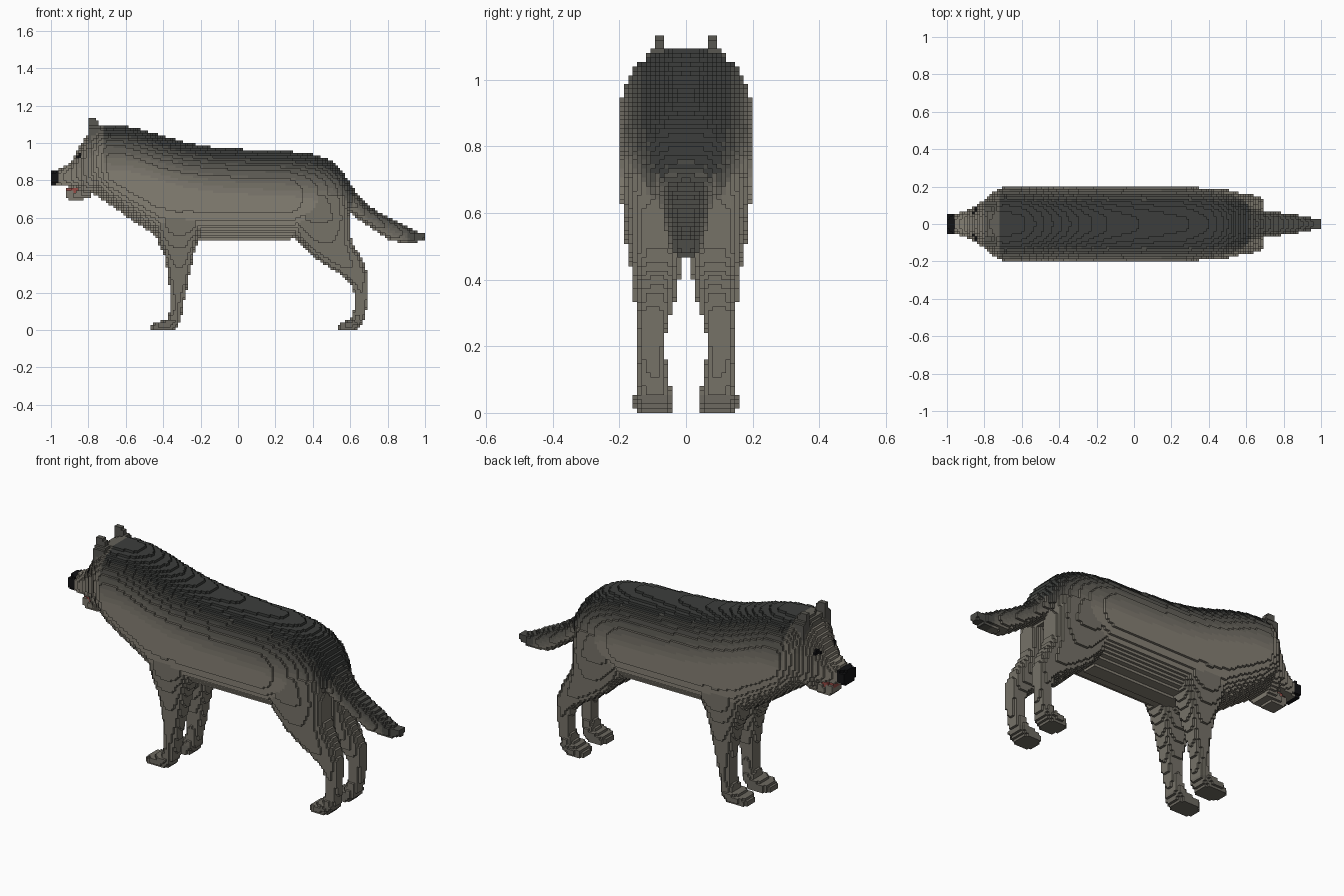
import bpy

if "Cube" in bpy.data.objects:
    bpy.data.objects.remove(bpy.data.objects["Cube"])

H = 2 / 150            # voxel edge length
owner = {}             # cell -> (part name, colour key)

# fur shades from dark back to pale belly, plus accents
DARK, PALE = (0.045, 0.048, 0.045), (0.235, 0.215, 0.175)
LEVELS = 8
COLORS = {i: tuple(a + (b - a) * i / (LEVELS - 1) for a, b in zip(DARK, PALE)) for i in range(LEVELS)}
COLORS.update(black=(0.006, 0.006, 0.007), red=(0.3, 0.07, 0.06))
MATS = {}
for key, c in COLORS.items():
    m = bpy.data.materials.new(f"fur_{key}" if isinstance(key, int) else str(key))
    m.diffuse_color = (*c, 1)
    m.use_nodes = True
    m.node_tree.nodes["Principled BSDF"].inputs["Base Color"].default_value = m.diffuse_color
    MATS[key] = m


def sample(stations, t):
    """Linear interpolation of a list of (t, a, b, ...) stations."""
    for p, q in zip(stations, stations[1:]):
        if p[0] <= t <= q[0]:
            f = (t - p[0]) / (q[0] - p[0])
            return [a + (b - a) * f for a, b in zip(p[1:], q[1:])]
    return None


def shade(depth, lo=0.02, hi=0.27):
    return max(0, min(LEVELS - 1, int((depth - lo) / (hi - lo) * LEVELS)))


def fill(name, i, j, k, color):
    owner.setdefault((i, j, k), (name, color))


def loft_x(name, stations, color, n=2.3, n_low=2.5):
    """Sections along x: (x, top, bottom, half width)."""
    for i in range(-75, 75):
        x = (i + .5) * H
        s = sample(stations, x)
        if not s:
            continue
        top, bot, hw = s
        mid, hh = (top + bot) / 2, (top - bot) / 2
        for k in range(int(bot / H) - 1, int(top / H) + 2):
            z = (k + .5) * H
            v = abs(z - mid) / hh
            e = n if z > mid else n_low
            for j in range(-16, 16):
                if v ** e + (abs(j + .5) * H / hw) ** e <= 1:
                    fill(name, i, j, k, color(x, top - z) if callable(color) else color)


def loft_z(name, stations, color, n=2.8):
    """Mirrored pair of upright parts: (z, x front, x back, y inner, y outer)."""
    for k in range(0, 86):
        z = (k + .5) * H
        s = sample(stations, z)
        if not s:
            continue
        x0, x1, y0, y1 = s
        for i in range(int(x0 / H) - 2, int(x1 / H) + 2):
            u = abs((i + .5) * H - (x0 + x1) / 2) / ((x1 - x0) / 2)
            for j in range(0, 16):
                v = abs((j + .5) * H - (y0 + y1) / 2) / ((y1 - y0) / 2)
                if u ** n + v ** n <= 1:
                    c = color(z) if callable(color) else color
                    fill("left_" + name, i, -j - 1, k, c)
                    fill("right_" + name, i, j, k, c)


# nose, tongue, muzzle and lower jaw
loft_x("nose", [(-1, .845, .77, .05), (-.955, .86, .785, .054)], "black", 4, 4)
loft_x("tongue", [(-.92, .762, .735, .03), (-.85, .768, .735, .04)], "red", 4, 4)
loft_x("muzzle", [(-.975, .85, .77, .05), (-.93, .875, .768, .06), (-.88, .905, .765, .078),
                  (-.82, .93, .75, .1)], 7, 2.6, 3)
loft_x("lower_jaw", [(-.925, .75, .715, .03), (-.905, .752, .69, .042), (-.85, .752, .692, .055),
                     (-.79, .78, .71, .075)], 6, 3, 3)


# head, neck, torso and rump in one flowing loft
def coat(x, depth):
    if x < -.72:
        return min(7, 3 + shade(depth, 0, .3)) if x > -.8 else 6
    return shade(depth)


loft_x("body", [
    (-.90, .89, .78, .072), (-.87, .94, .765, .085), (-.845, .985, .75, .098), (-.83, 1.01, .715, .108),
    (-.80, 1.055, .72, .132), (-.78, 1.085, .73, .148), (-.74, 1.095, .705, .178), (-.69, 1.095, .675, .2),
    (-.60, 1.09, .61, .203), (-.50, 1.068, .545, .203), (-.42, 1.043, .49, .203), (-.28, 1.003, .485, .203),
    (-.13, .978, .485, .203), (.1, .962, .485, .203), (.28, .955, .485, .203), (.40, .94, .515, .187),
    (.48, .915, .555, .168), (.55, .865, .60, .148), (.60, .79, .63, .115), (.63, .73, .645, .07)], coat)

# tail
loft_x("tail", [
    (.52, .88, .66, .12), (.60, .785, .625, .10), (.65, .71, .59, .082), (.70, .665, .555, .07),
    (.75, .635, .52, .066), (.82, .60, .478, .056), (.90, .555, .467, .044), (.95, .53, .467, .034),
    (1.0, .518, .488, .024)], lambda x, d: max(1, min(5, shade(d, -.02, .14) - (2 if x > .9 else 0))))

# ears
loft_z("ear", [(1.0, -.80, -.71, .055, .125), (1.085, -.80, -.73, .06, .115),
               (1.10, -.798, -.745, .066, .1), (1.14, -.795, -.765, .066, .097)], 2, 5)


# legs with paws
def leg_color(z):
    return 5 if z > .06 else 4


loft_z("front_leg", [
    (0, -.465, -.335, .04, .15), (.03, -.465, -.315, .036, .16), (.045, -.42, -.308, .038, .158),
    (.06, -.38, -.303, .042, .145), (.11, -.358, -.297, .055, .14), (.2, -.363, -.277, .065, .142),
    (.3, -.372, -.258, .05, .15), (.4, -.393, -.236, .03, .16), (.47, -.425, -.215, .015, .172),
    (.56, -.44, -.18, .01, .19), (.66, -.42, -.2, .02, .195)], leg_color)
loft_z("hind_leg", [
    (0, .535, .64, .04, .15), (.03, .535, .665, .036, .157), (.045, .57, .67, .038, .155),
    (.06, .605, .675, .045, .142), (.11, .622, .687, .06, .138), (.2, .622, .695, .066, .14),
    (.25, .605, .697, .06, .142), (.3, .545, .693, .045, .15), (.35, .46, .677, .03, .155),
    (.4, .39, .652, .02, .16), (.45, .345, .622, .01, .165), (.5, .3, .605, .0, .17),
    (.6, .26, .6, -.01, .184), (.72, .3, .58, .0, .18)], leg_color)

# eyes: dark patches in the surface of the face
for (i, j, k), (name, _) in list(owner.items()):
    x, y, z = ((c + .5) * H for c in (i, j, k))
    if (x + .855) ** 2 + (abs(y) - .075) ** 2 + (z - .935) ** 2 < .022 ** 2:
        owner[(i, j, k)] = ("eyes", "black")

# one mesh per part, keeping only exposed voxel faces
FACES = [((1, 0, 0), ((1, 0, 0), (1, 1, 0), (1, 1, 1), (1, 0, 1))),
         ((-1, 0, 0), ((0, 0, 0), (0, 0, 1), (0, 1, 1), (0, 1, 0))),
         ((0, 1, 0), ((0, 1, 0), (0, 1, 1), (1, 1, 1), (1, 1, 0))),
         ((0, -1, 0), ((0, 0, 0), (1, 0, 0), (1, 0, 1), (0, 0, 1))),
         ((0, 0, 1), ((0, 0, 1), (1, 0, 1), (1, 1, 1), (0, 1, 1))),
         ((0, 0, -1), ((0, 0, 0), (0, 1, 0), (1, 1, 0), (1, 0, 0)))]
parts = {}
for (i, j, k), (name, color) in owner.items():
    verts, faces, cols = parts.setdefault(name, ({}, [], []))
    for (dx, dy, dz), corners in FACES:
        if (i + dx, j + dy, k + dz) not in owner:
            faces.append([verts.setdefault((i + a, j + b, k + c), len(verts)) for a, b, c in corners])
            cols.append(color)

for name, (verts, faces, cols) in parts.items():
    if not faces:
        continue
    mesh = bpy.data.meshes.new(name)
    mesh.from_pydata([(a * H, b * H, c * H) for a, b, c in verts], [], faces)
    slots = list(dict.fromkeys(cols))
    for key in slots:
        mesh.materials.append(MATS[key])
    mesh.polygons.foreach_set("material_index", [slots.index(c) for c in cols])
    mesh.update()
    bpy.context.collection.objects.link(bpy.data.objects.new(name, mesh))
